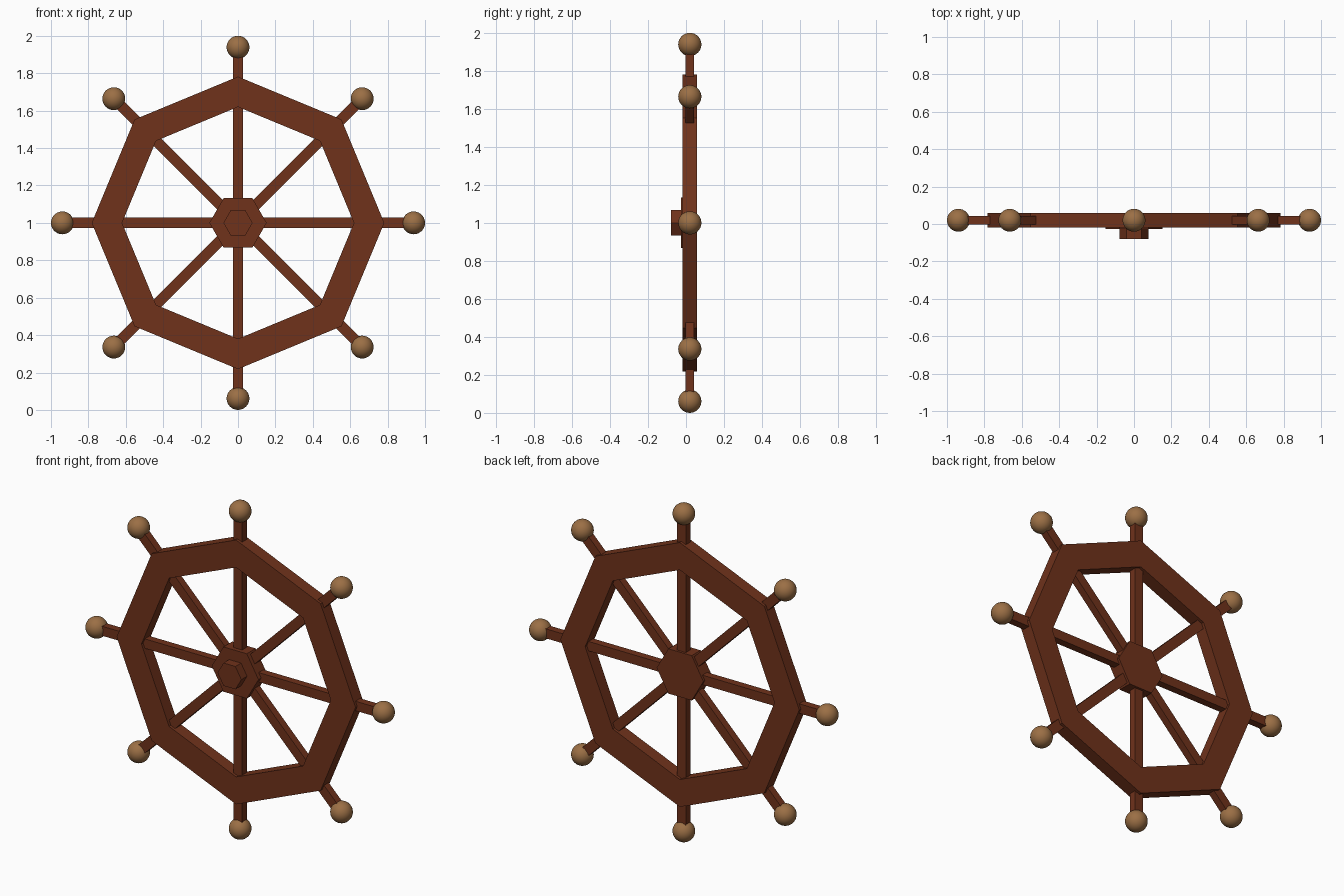
import bpy, bmesh, math
from mathutils import Matrix, Vector

if "Cube" in bpy.data.objects:
    bpy.data.objects.remove(bpy.data.objects["Cube"])


def material(name, rgb):
    m = bpy.data.materials.new(name)
    m.diffuse_color = (*rgb, 1)
    m.use_nodes = True
    m.node_tree.nodes["Principled BSDF"].inputs["Base Color"].default_value = m.diffuse_color
    return m


WOOD = material("dark_wood", (0.16, 0.032, 0.011))
KNOB = material("light_wood", (0.33, 0.16, 0.06))
CENTRE = Vector((0, 0, 1))


def finish(name, bm, mat):
    bmesh.ops.recalc_face_normals(bm, faces=bm.faces)
    me = bpy.data.meshes.new(name)
    bm.to_mesh(me)
    bm.free()
    me.materials.append(mat)
    ob = bpy.data.objects.new(name, me)
    bpy.context.collection.objects.link(ob)
    return ob


def polar(r, a, y):
    return CENTRE + Vector((r * math.cos(a), y, r * math.sin(a)))


def ring(name, r_in, r_out, y0, y1, sides):
    bm = bmesh.new()
    section = ((r_out, y0), (r_out, y1), (r_in, y1), (r_in, y0))
    loops = [[bm.verts.new(polar(r, math.tau * i / sides, y)) for r, y in section]
             for i in range(sides)]
    for i in range(sides):
        a, b = loops[i], loops[(i + 1) % sides]
        for j in range(4):
            k = (j + 1) % 4
            bm.faces.new((a[j], a[k], b[k], b[j]))
    return finish(name, bm, WOOD)


def prism(name, r, y0, y1, sides):
    bm = bmesh.new()
    face = bm.faces.new([bm.verts.new(polar(r, math.tau * i / sides, y0)) for i in range(sides)])
    out = bmesh.ops.extrude_face_region(bm, geom=[face], use_keep_orig=True)
    verts = [g for g in out["geom"] if isinstance(g, bmesh.types.BMVert)]
    bmesh.ops.translate(bm, vec=(0, y1 - y0, 0), verts=verts)
    return finish(name, bm, WOOD)


# Octagonal rim and stepped hexagonal hub
ring("rim", 0.62, 0.782, -0.018, 0.058, 8)
prism("hub", 0.153, -0.027, 0.056, 6)
prism("hub_cap", 0.078, -0.08, -0.02, 6)

# Eight square spokes, each running through the rim to a round knob
for i in range(8):
    a = math.tau * i / 8
    r0, r1 = 0.05, 0.93
    bm = bmesh.new()
    bmesh.ops.create_cube(bm, size=1, matrix=(
        Matrix.Translation(CENTRE) @ Matrix.Rotation(-a, 4, 'Y')
        @ Matrix.Translation(((r0 + r1) / 2, 0.02, 0))
        @ Matrix.Diagonal((r1 - r0, 0.044, 0.056, 1))))
    finish(f"spoke_{i + 1}", bm, WOOD)

    bm = bmesh.new()
    bmesh.ops.create_uvsphere(bm, u_segments=32, v_segments=16, radius=0.061,
                              matrix=Matrix.Translation(polar(0.939, a, 0.02)))
    for f in bm.faces:
        f.smooth = True
    finish(f"knob_{i + 1}", bm, KNOB)
